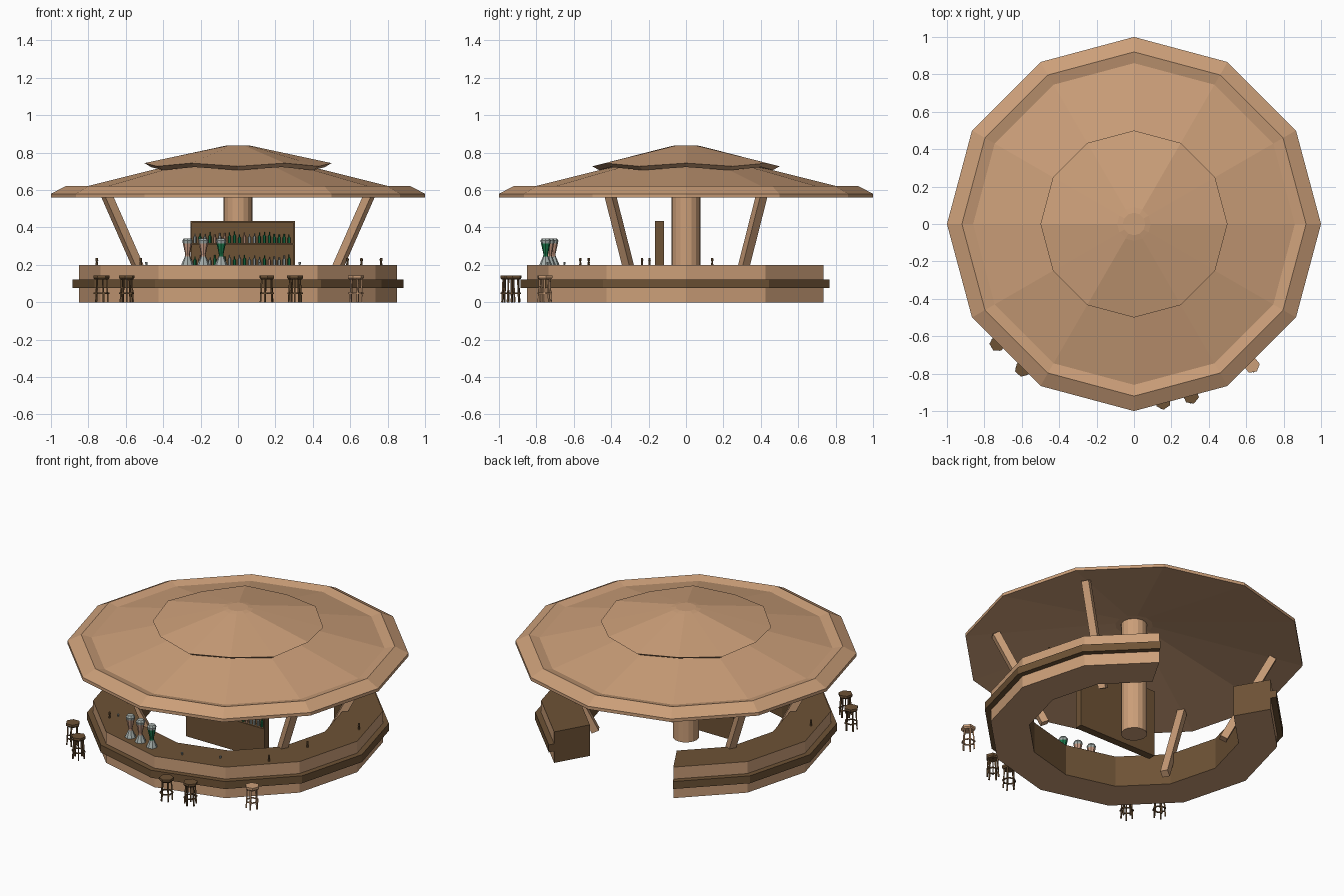
import bpy, bmesh, math, random
from mathutils import Vector, Matrix

if "Cube" in bpy.data.objects:
    bpy.data.objects.remove(bpy.data.objects["Cube"])

random.seed(4)


def material(name, rgb):
    m = bpy.data.materials.new(name)
    m.diffuse_color = (*rgb, 1)
    m.use_nodes = True
    m.node_tree.nodes["Principled BSDF"].inputs["Base Color"].default_value = m.diffuse_color
    return m


TAN = material("tan_wood", (0.60, 0.345, 0.19))
BROWN = material("brown_wood", (0.155, 0.085, 0.036))
GREEN = material("green_glass", (0.01, 0.19, 0.07))
GREY = material("grey_glass", (0.38, 0.43, 0.41))
PINK = material("pink_drink", (0.58, 0.33, 0.23))


def finish(name, bm, *mats):
    bmesh.ops.recalc_face_normals(bm, faces=bm.faces[:])
    me = bpy.data.meshes.new(name)
    bm.to_mesh(me)
    bm.free()
    for m in mats:
        me.materials.append(m)
    ob = bpy.data.objects.new(name, me)
    bpy.context.collection.objects.link(ob)
    return ob


def add_lathe(bm, profile, sides, centre=(0, 0, 0), closed=False, zfun=None,
              start=0, count=None, mat=None):
    """Turn an (r, z) profile; count < sides gives an open arc with end faces."""
    full = count is None
    n = sides if full else count + 1
    rings = []
    for i in range(n):
        a = start + 2 * math.pi * i / sides
        rings.append([bm.verts.new((centre[0] + r * math.cos(a), centre[1] + r * math.sin(a),
                                    centre[2] + z + (zfun(i, r) if zfun else 0)))
                      for r, z in profile])
    k = len(profile)
    for i in range(n if full else n - 1):
        p, q = rings[i], rings[(i + 1) % n]
        for j in range(k if closed else k - 1):
            f = bm.faces.new((p[j], q[j], q[(j + 1) % k], p[(j + 1) % k]))
            f.material_index = mat(j) if mat else 0
    if not full:
        for r in (rings[0], rings[-1]):
            bm.faces.new(r).material_index = mat(-1) if mat else 0
    elif not closed:
        for j in (0, -1):
            f = bm.faces.new([r[j] for r in rings])
            f.material_index = mat(0 if j == 0 else k - 2) if mat else 0


def lathe(name, profile, sides, mats, **kw):
    bm = bmesh.new()
    add_lathe(bm, profile, sides, **kw)
    return finish(name, bm, *mats)


def add_box(bm, lo, hi):
    c = [(a + b) / 2 for a, b in zip(lo, hi)]
    s = [b - a for a, b in zip(lo, hi)]
    bmesh.ops.create_cube(bm, size=1, matrix=Matrix.Translation(c) @ Matrix.Diagonal((*s, 1)))


def add_beam(bm, a, b, w):
    a, b = Vector(a), Vector(b)
    d = b - a
    side = Vector((-d.y, d.x, 0))
    side = side.normalized() if side.length > 1e-6 else Vector((1, 0, 0))
    other = d.cross(side).normalized()
    corners = [(side * i + other * j) * w / 2 for i, j in ((1, 1), (-1, 1), (-1, -1), (1, -1))]
    lo = [bm.verts.new(a + c) for c in corners]
    hi = [bm.verts.new(b + c) for c in corners]
    for i in range(4):
        j = (i + 1) % 4
        bm.faces.new((lo[i], lo[j], hi[j], hi[i]))
    bm.faces.new(lo)
    bm.faces.new(hi)


# Roof: twelve-sided shell with raised rim and shallow gutter
lathe("main_roof", [(0.06, 0.745), (1, 0.56), (1, 0.58), (0.92, 0.622), (0.86, 0.607),
                    (0.44, 0.712), (0.06, 0.79)], 12, [TAN], closed=True)

# Upper roof: edge height alternates between ridges and hollows
def zigzag(i, r):
    return (0.008 if i % 2 == 0 else -0.009) * min(1, max(0, r - 0.09) / 0.38)

lathe("upper_roof", [(0.3, 0.74), (0.465, 0.715), (0.5, 0.736), (0.09, 0.832), (0.06, 0.838)],
      12, [TAN], zfun=zigzag)

# Central column
lathe("column", [(0.077, 0), (0.077, 0.77)], 16, [TAN])

# Slanted roof struts
bm = bmesh.new()
for deg in (30, 150, 210, 330):
    c, s = math.cos(math.radians(deg)), math.sin(math.radians(deg))
    r0, r1 = 0.53, 0.82
    add_beam(bm, (r0 * c, r0 * s, 0.02), (r1 * c, r1 * s, 0.59), 0.045)
finish("roof_struts", bm, TAN)

# Ring counter, open at the back: tan outside and base, brown top, inside and ends
ARC = dict(start=math.radians(120), count=10)
lathe("counter", [(0.62, 0), (0.85, 0), (0.85, 0.2), (0.62, 0.2)], 12, [TAN, BROWN],
      closed=True, mat=lambda j: 0 if j in (0, 1) else 1, **ARC)
lathe("counter_trim", [(0.8, 0.075), (0.885, 0.075), (0.885, 0.123), (0.8, 0.123)], 12,
      [BROWN], closed=True, **ARC)

# Bottle cabinet: closed base, open shelves above
X0, X1, Y0, Y1 = -0.255, 0.305, -0.166, -0.118
bm = bmesh.new()
add_box(bm, (X0, Y0, 0), (X1, Y1, 0.195))
add_box(bm, (X0, Y1 - 0.01, 0.195), (X1, Y1, 0.435))
add_box(bm, (X0, Y0, 0.195), (X0 + 0.008, Y1 - 0.01, 0.435))
add_box(bm, (X1 - 0.008, Y0, 0.195), (X1, Y1 - 0.01, 0.435))
for z in (0.306, 0.425):
    add_box(bm, (X0 + 0.008, Y0, z), (X1 - 0.008, Y1 - 0.01, z + 0.01))
finish("cabinet", bm, BROWN)

# Bottles in two rows
bm = bmesh.new()
for z in (0.195, 0.316):
    for i in range(20):
        x = X0 + 0.025 + i * 0.0265
        h = random.uniform(0.045, 0.062)
        m = random.choice((0, 0, 1, 2))
        add_lathe(bm, [(0.008, 0), (0.008, h * 0.6), (0.003, h * 0.75), (0.003, h)], 6,
                  centre=(x, -0.148, z), mat=lambda j, m=m: m)
finish("bottles", bm, GREEN, GREY, PINK)

# Tall drink dispensers on the counter
for n, (x, y, drink) in enumerate(((-0.27, -0.71, PINK), (-0.185, -0.73, PINK), (-0.09, -0.75, GREEN))):
    lathe(f"dispenser_{n + 1}",
          [(0.033, 0.2), (0.031, 0.207), (0.014, 0.245), (0.012, 0.255),
           (0.025, 0.315), (0.028, 0.33), (0.02, 0.342)], 8, [GREY, drink],
          centre=(x, y, 0), mat=lambda j: 1 if j in (2, 3) else 0)

# Small taps and cups on the counter
bm = bmesh.new()
for x, y in ((0.765, 0.14), (0.66, -0.235), (0.585, -0.52), (-0.755, -0.195), (-0.52, -0.565)):
    add_lathe(bm, [(0.007, 0.2), (0.005, 0.218), (0.008, 0.224), (0.006, 0.238)], 6, centre=(x, y, 0))
finish("counter_taps", bm, BROWN)
bm = bmesh.new()
for x, y in ((0.33, -0.65), (0.12, -0.74), (-0.49, -0.52)):
    add_lathe(bm, [(0.005, 0.2), (0.007, 0.215)], 6, centre=(x, y, 0))
finish("counter_cups", bm, GREY)

# Bar stools: seat, splayed legs and foot ring
STOOLS = ((-0.73, -0.64, BROWN), (-0.595, -0.775, BROWN), (0.155, -0.95, BROWN),
          (0.305, -0.92, BROWN), (0.63, -0.755, TAN))
for n, (x, y, m) in enumerate(STOOLS):
    bm = bmesh.new()
    add_lathe(bm, [(0.036, 0.122), (0.043, 0.13), (0.043, 0.144)], 6, centre=(x, y, 0), start=n * 0.3)
    for k in range(5):
        a = n * 0.3 + k * math.tau / 5
        c, s = math.cos(a), math.sin(a)
        add_beam(bm, (x + 0.035 * c, y + 0.035 * s, 0), (x + 0.028 * c, y + 0.028 * s, 0.125), 0.008)
    add_lathe(bm, [(0.035, 0.044), (0.042, 0.044), (0.042, 0.051), (0.035, 0.051)], 6,
              centre=(x, y, 0), closed=True, start=n * 0.3)
    finish(f"stool_{n + 1}", bm, m)
